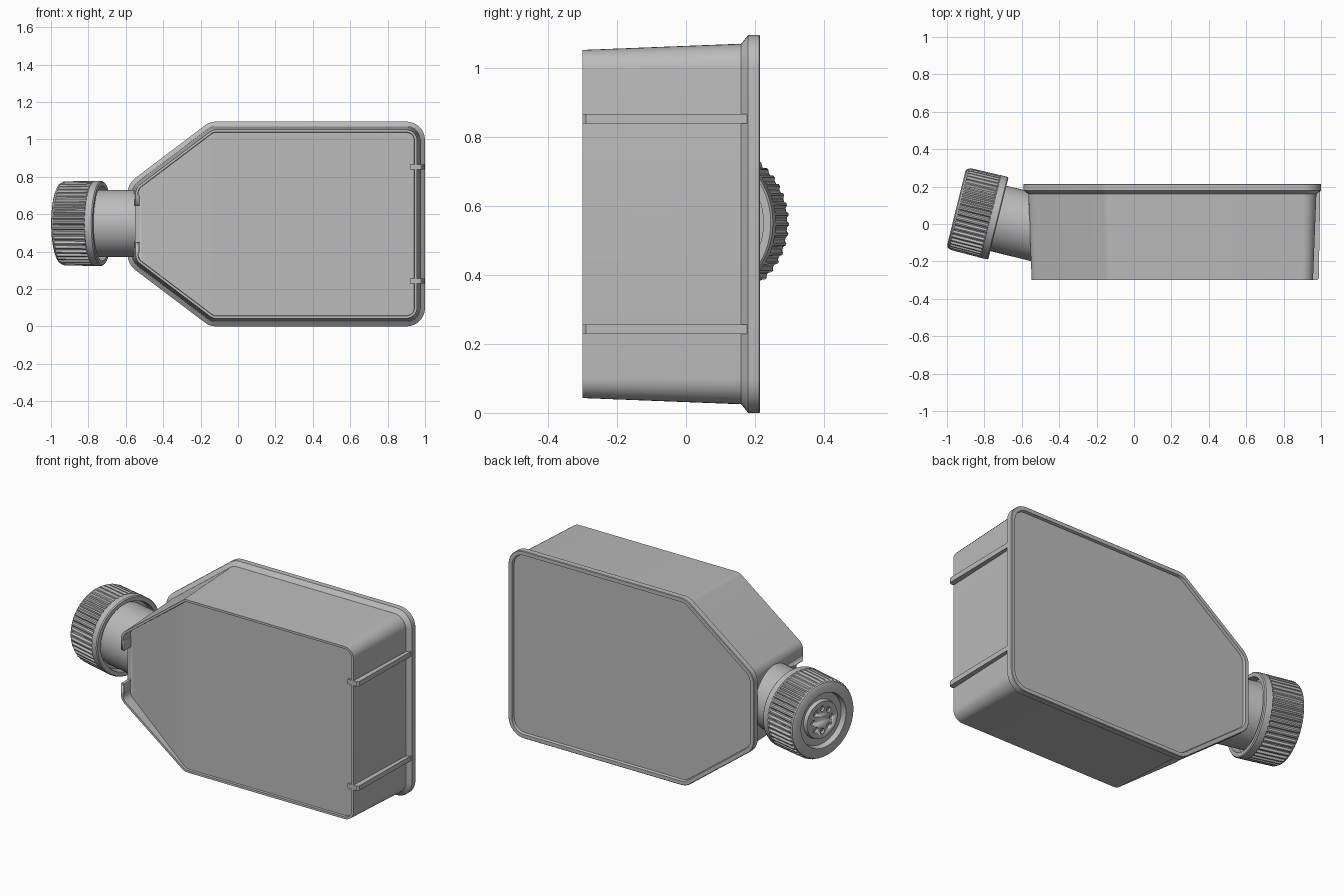
import bpy, bmesh, math
from mathutils import Vector, Matrix

if "Cube" in bpy.data.objects:
    bpy.data.objects.remove(bpy.data.objects["Cube"])

grey = bpy.data.materials.new("plain grey")
grey.use_nodes = True
COLOUR = (0.5, 0.5, 0.5, 1)
grey.diffuse_color = COLOUR
grey.node_tree.nodes["Principled BSDF"].inputs["Base Color"].default_value = COLOUR


def finish(name, bm, angle=30, matrix=None):
    """Turn a bmesh into a shaded object."""
    bmesh.ops.recalc_face_normals(bm, faces=bm.faces)
    mesh = bpy.data.meshes.new(name)
    bm.to_mesh(mesh)
    bm.free()
    obj = bpy.data.objects.new(name, mesh)
    mesh.materials.append(grey)
    bpy.context.collection.objects.link(obj)
    if matrix:
        obj.matrix_world = matrix
    bpy.ops.object.select_all(action="DESELECT")
    obj.select_set(True)
    bpy.context.view_layer.objects.active = obj
    bpy.ops.object.shade_smooth_by_angle(angle=math.radians(angle))
    return obj


def loft(rings):
    """Skin a list of equal rings and close both ends."""
    bm = bmesh.new()
    loops = [[bm.verts.new(p) for p in ring] for ring in rings]
    n = len(loops[0])
    for a, b in zip(loops, loops[1:]):
        for i in range(n):
            j = (i + 1) % n
            bm.faces.new((a[i], a[j], b[j], b[i]))
    bm.faces.new(loops[0])
    last = bm.faces.new(loops[-1])
    return bm, last


def cut(target, cutter):
    mod = target.modifiers.new("cut", "BOOLEAN")
    mod.operation, mod.solver, mod.object = "DIFFERENCE", "EXACT", cutter
    bpy.context.view_layer.objects.active = target
    bpy.ops.object.modifier_apply(modifier=mod.name)
    bpy.data.objects.remove(cutter)


# Flask outline in x, z (counter-clockwise), with rounded corners
MID = 0.5475
half = [(1.0, MID), (-0.15, MID), (-0.59, 0.215)]
CORNERS = [Vector((x, MID + h)) for x, h in half]
CORNERS += [Vector((x, MID - h)) for x, h in reversed(half)]


def outline(inset, y, radius=0.1, steps=8):
    pts, n = [], len(CORNERS)
    r = radius - inset
    for i, c in enumerate(CORNERS):
        d0 = (c - CORNERS[i - 1]).normalized()
        d1 = (CORNERS[(i + 1) % n] - c).normalized()
        n0, n1 = Vector((-d0.y, d0.x)), Vector((-d1.y, d1.x))
        bis = (n0 + n1) / (1 + n0.dot(n1))
        centre = c + bis * (inset + r)
        turn = d0.angle_signed(d1)
        for k in range(steps + 1):
            p = centre + Matrix.Rotation(-turn * k / steps, 2) @ (-n0 * r)
            pts.append(Vector((p.x, y, p.y)))
    return pts


# Body: recessed back panel, flange, tapered walls, front lip and panel
sections = [(0.028, 0.2), (0.024, 0.215), (0.003, 0.215), (0, 0.212), (0, 0.18),
            (0.025, 0.16), (0.043, -0.3), (0.056, -0.3), (0.058, -0.288)]
bm, panel = loft([outline(d, y) for d, y in sections])
RAMP_X = -0.15
bmesh.ops.bisect_plane(bm, geom=[panel] + panel.edges[:] + panel.verts[:],
                       plane_co=(RAMP_X, 0, 0), plane_no=(1, 0, 0))
for v in bm.verts:
    if v.co.x < RAMP_X and abs(v.co.y + 0.288) < 0.001:
        v.co.y += (RAMP_X - v.co.x) * 0.14
body = finish("flask_body", bm)

# Opening in the front lip beside the neck
bm = bmesh.new()
bmesh.ops.create_cube(bm, size=1, matrix=Matrix.LocRotScale(
    Vector((-0.62, -0.315, MID)), None, Vector((0.19, 0.16, 0.2))))
gap = finish("lip_gap_cutter", bm)
gap.hide_render = True
cut(body, gap)


def box(name, centre, size, bevel):
    bm = bmesh.new()
    bmesh.ops.create_cube(bm, size=1, matrix=Matrix.LocRotScale(
        Vector(centre), None, Vector(size)))
    bmesh.ops.bevel(bm, geom=bm.edges[:], offset=bevel, segments=2,
                    profile=0.5, affect="EDGES")
    return finish(name, bm)


# Lip stops and standing ribs, mirrored about the middle height
for side, label in ((1, "upper"), (-1, "lower")):
    box(label + "_lip_stop", (-0.537, -0.265, MID + side * 0.125),
        (0.02, 0.07, 0.06), 0.004)
    z = MID + side * 0.305
    profile = [(0.92, -0.3), (0.978, -0.3), (0.988, -0.29), (0.996, 0.185), (0.92, 0.185)]
    bm, _ = loft([[(x, y, z + s * 0.014) for x, y in profile] for s in (-1, 1)])
    finish(label + "_standing_rib", bm)

# Tilted neck axis: local z runs outward from the body
AXIS = Vector((-0.97, 0, 0)) + Vector((0, 0.24, 0))
frame = Matrix.Translation((-0.725, 0.03, MID + 0.003)) @ \
    AXIS.to_track_quat("Z", "Y").to_matrix().to_4x4()


def lathe_ring(radius, t, count, groove=0):
    pts = []
    for i in range(count):
        r = radius - (groove if i % 4 > 1 else 0)
        a = math.tau * i / count
        pts.append((r * math.cos(a), r * math.sin(a), t))
    return pts


# Neck
bm, _ = loft([lathe_ring(0.18, t, 64) for t in (-0.27, 0.06)])
finish("neck", bm, matrix=frame)

# Cap: collar, grooved grip, rounded end with a ring-shaped recess
RIBS = 48
cap_profile = [(0.17, 0.04, 0), (0.195, 0.04, 0), (0.2, 0, 0), (0.222, 0, 0),
               (0.227, 0.006, 0), (0.227, 0.042, 0), (0.227, 0.047, 0.011),
               (0.225, 0.208, 0.011), (0.22, 0.218, 0.004), (0.215, 0.226, 0),
               (0.203, 0.232, 0), (0.158, 0.232, 0), (0.152, 0.2, 0),
               (0.112, 0.2, 0), (0.107, 0.222, 0)]
bm, _ = loft([lathe_ring(r, t, RIBS * 4, g) for r, t, g in cap_profile])
cap = finish("screw_cap", bm, matrix=frame)

# Vent holes in the cap
bm = bmesh.new()
for i in range(8):
    place = Matrix.Rotation(math.tau * i / 8, 4, "Z") @ Matrix.Translation((0.065, 0, 0.222))
    bmesh.ops.create_cone(bm, cap_ends=True, segments=16, radius1=0.015,
                          radius2=0.015, depth=0.03, matrix=place)
vents = finish("vent_cutter", bm, matrix=frame)
vents.hide_render = True
bpy.context.view_layer.update()
cut(cap, vents)
